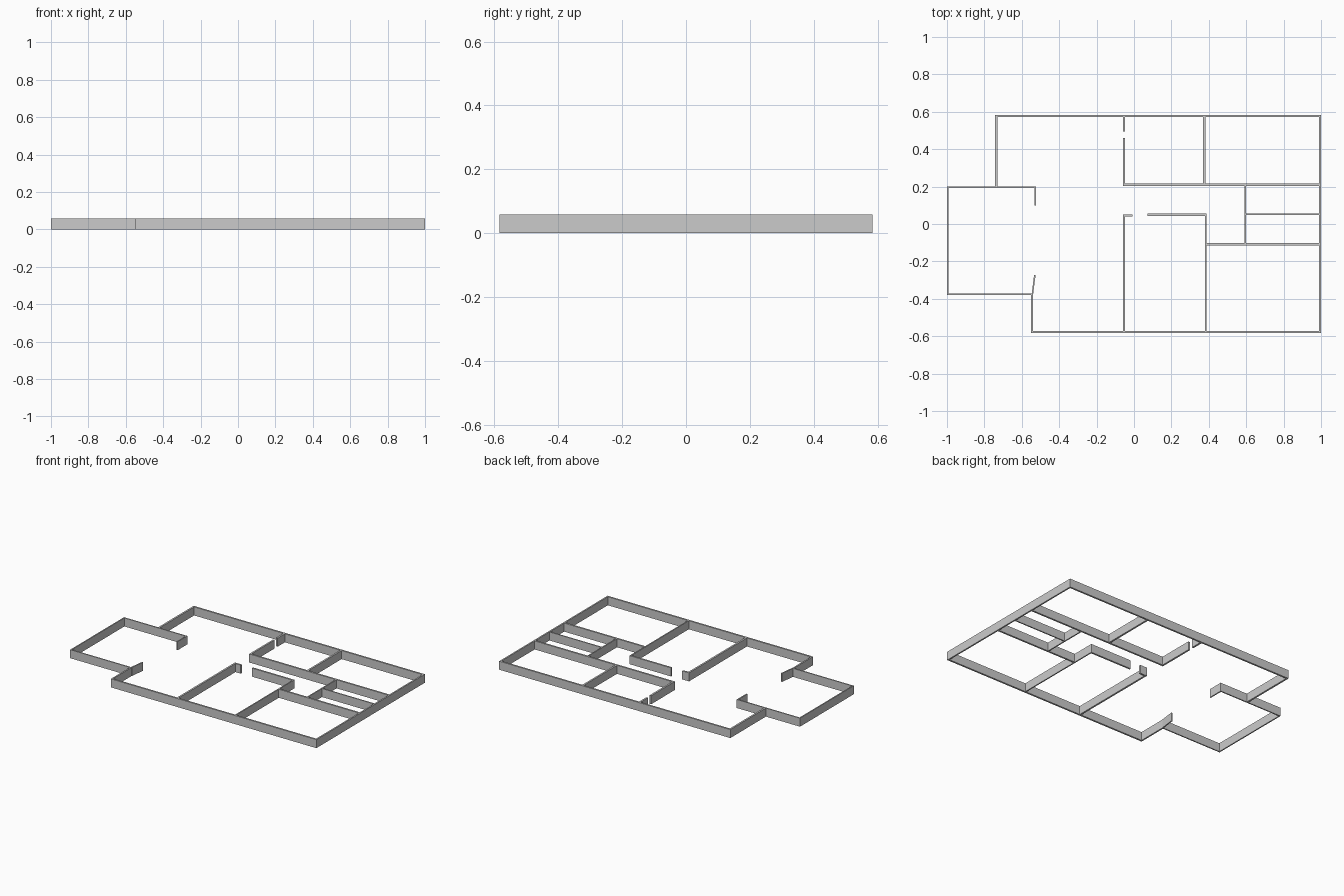
import bpy, bmesh
from mathutils import Vector

if "Cube" in bpy.data.objects:
    bpy.data.objects.remove(bpy.data.objects["Cube"])

H = 0.058            # wall height
T, N = 0.012, 0.008  # thick and thin walls


def wall(name, a, b, t):
    """Upright wall of thickness t along the centre line a-b."""
    a, b = Vector(a), Vector(b)
    d = (b - a).normalized()
    n = Vector((-d.y, d.x)) * t / 2
    bm = bmesh.new()
    base = bm.faces.new([bm.verts.new((p.x, p.y, 0)) for p in (a - n, b - n, b + n, a + n)])
    top = bmesh.ops.extrude_face_region(bm, geom=[base])["geom"]
    bmesh.ops.translate(bm, vec=(0, 0, H), verts=[v for v in top if isinstance(v, bmesh.types.BMVert)])
    bmesh.ops.recalc_face_normals(bm, faces=bm.faces)
    me = bpy.data.meshes.new(name)
    bm.to_mesh(me)
    bm.free()
    bpy.context.collection.objects.link(bpy.data.objects.new(name, me))


# walls running along x: name, y, x start, x end, thickness
for name, y, x0, x1, t in [
    ("back_outer_wall", 0.578, -0.743, 1.0, T),
    ("front_outer_wall", -0.578, -0.55, 1.0, T),
    ("porch_back_wall", 0.197, -1.0, -0.523, N),
    ("porch_front_wall", -0.375, -1.0, -0.55, N),
    ("corridor_back_wall", 0.21, -0.059, 0.99, T),
    ("closet_divider", 0.052, 0.6, 0.99, N),
    ("bedroom_back_wall", -0.108, 0.387, 0.99, T),
    ("corridor_front_wall", 0.05, 0.073, 0.387, T),
    ("corridor_door_stub", 0.046, -0.047, -0.008, T),
]:
    wall(name, (x0, y), (x1, y), t)

# walls running along y: name, x, y start, y end, thickness
for name, x, y0, y1, t in [
    ("right_outer_wall", 0.995, -0.572, 0.572, 0.01),
    ("left_back_wall", -0.737, 0.201, 0.572, T),
    ("left_front_wall", -0.545, -0.572, -0.371, 0.01),
    ("porch_left_wall", -0.996, -0.371, 0.193, N),
    ("porch_back_stub", -0.527, 0.098, 0.193, N),
    ("back_room_stub", -0.053, 0.495, 0.572, T),
    ("back_room_wall", -0.053, 0.216, 0.46, T),
    ("back_room_divider", 0.375, 0.216, 0.572, T),
    ("closet_wall", 0.596, -0.102, 0.204, N),
    ("front_room_wall", -0.053, -0.572, 0.052, T),
    ("front_room_divider", 0.383, -0.572, 0.044, N),
]:
    wall(name, (x, y0), (x, y1), t)

# slightly angled stub beside the porch opening
wall("porch_front_stub", (-0.543, -0.373), (-0.53, -0.272), N)
